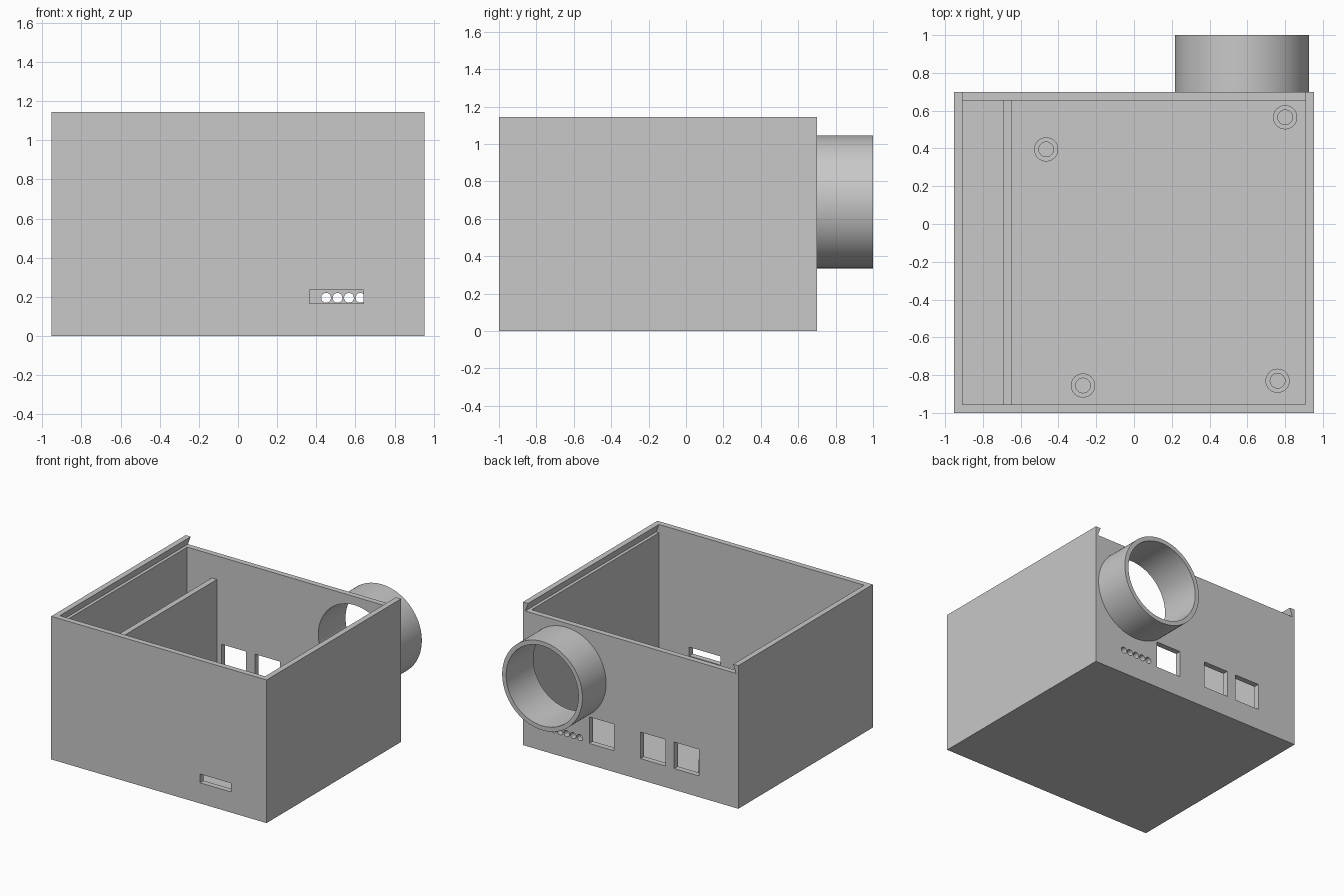
import bpy, bmesh, math
from mathutils import Matrix, Vector

if "Cube" in bpy.data.objects:
    bpy.data.objects.remove(bpy.data.objects["Cube"])

W, Y0, Y1, H, T = 0.953, -1.0, 0.70, 1.145, 0.045   # box half width, depth range, height, wall
LEDGE = 1.078                                       # floor of the sliding-lid groove
TUBE_X, TUBE_Z, TUBE_R, TUBE_IN = 0.572, 0.69, 0.355, 0.32

grey = bpy.data.materials.new("light grey plastic")
grey.diffuse_color = (0.58, 0.58, 0.58, 1)
grey.use_nodes = True
grey.node_tree.nodes["Principled BSDF"].inputs["Base Color"].default_value = grey.diffuse_color


def make(name, bm):
    bmesh.ops.recalc_face_normals(bm, faces=bm.faces)
    me = bpy.data.meshes.new(name)
    bm.to_mesh(me)
    bm.free()
    me.materials.append(grey)
    ob = bpy.data.objects.new(name, me)
    bpy.context.collection.objects.link(ob)
    return ob


def block(name, x0, x1, y0, y1, z0, z1):
    bm = bmesh.new()
    size = Matrix.Diagonal((x1 - x0, y1 - y0, z1 - z0, 1))
    mid = Vector(((x0 + x1) / 2, (y0 + y1) / 2, (z0 + z1) / 2))
    bmesh.ops.create_cube(bm, size=1, matrix=Matrix.Translation(mid) @ size)
    return make(name, bm)


def prism(name, points, y0, y1):
    """Extrude an x-z outline along y."""
    bm = bmesh.new()
    face = bm.faces.new([bm.verts.new((x, y0, z)) for x, z in points])
    ext = bmesh.ops.extrude_face_region(bm, geom=[face])["geom"]
    bmesh.ops.translate(bm, vec=(0, y1 - y0, 0),
                        verts=[v for v in ext if isinstance(v, bmesh.types.BMVert)])
    return make(name, bm)


def rod(name, x, z, r, y0, y1, n):
    pts = [(x + r * math.cos(2 * math.pi * i / n), z + r * math.sin(2 * math.pi * i / n))
           for i in range(n)]
    return prism(name, pts, y0, y1)


def ring(name, r_out, r_in, length, n, matrix):
    """Hollow cylinder along local z."""
    bm = bmesh.new()
    profile = [(r_out, 0), (r_out, length), (r_in, length), (r_in, 0)]
    loops = [[bm.verts.new((r * math.cos(2 * math.pi * i / n), r * math.sin(2 * math.pi * i / n), h))
              for i in range(n)] for r, h in profile]
    for k in range(4):
        a, b = loops[k], loops[(k + 1) % 4]
        for i in range(n):
            j = (i + 1) % n
            bm.faces.new((a[i], a[j], b[j], b[i]))
    bm.transform(matrix)
    return make(name, bm)


def smooth(ob):
    bpy.ops.object.select_all(action='DESELECT')
    ob.select_set(True)
    bpy.context.view_layer.objects.active = ob
    bpy.ops.object.shade_smooth_by_angle(angle=math.radians(30))


def cut(ob, cutter):
    mod = ob.modifiers.new("cut", 'BOOLEAN')
    mod.operation, mod.solver, mod.object = 'DIFFERENCE', 'EXACT', cutter
    bpy.ops.object.select_all(action='DESELECT')
    bpy.context.view_layer.objects.active = ob
    ob.select_set(True)
    bpy.ops.object.modifier_apply(modifier=mod.name)
    bpy.data.objects.remove(cutter)


# Open box with cavity
box = block("enclosure", -W, W, Y0, Y1, 0, H)
cut(box, block("cavity", -W + T, W - T, Y0 + T, Y1 - T, T, H + 0.1))

# Dovetail groove for a sliding lid, open at the back
half = [(W - 0.02, LEDGE), (W - T, H), (W - T, H + 0.1)]
cut(box, prism("lid_groove", half + [(-x, z) for x, z in reversed(half)], Y0 + T, Y1 + 0.1))

# Front card slot
cut(box, block("card_slot", 0.365, 0.64, Y0 - 0.1, Y0 + 0.1, 0.165, 0.235))

# Back wall: port windows, indicator holes, duct opening
for x0 in (0.146, -0.308, -0.606):
    cut(box, block("port_window", x0, x0 + 0.22, Y1 - 0.1, Y1 + 0.1, 0.17, 0.382))
for i in range(5):
    cut(box, rod("indicator_hole", 0.45 + 0.0585 * i, 0.195, 0.025, Y1 - 0.1, Y1 + 0.1, 24))
cut(box, rod("duct_opening", TUBE_X, TUBE_Z, TUBE_IN, Y1 - 0.1, Y1 + 0.1, 96))
smooth(box)

# Duct tube on the back
smooth(ring("duct_tube", TUBE_R, TUBE_IN, 1.0 - Y1, 96,
            Matrix.Translation((TUBE_X, Y1, TUBE_Z)) @ Matrix.Rotation(-math.pi / 2, 4, 'X')))

# Inner partition
block("partition", -0.69, -0.645, Y0 + T, Y1 - T, T, 0.89)

# Hollow screw posts on the floor
for x, y in ((-0.465, 0.395), (0.80, 0.565), (-0.27, -0.855), (0.76, -0.83)):
    smooth(ring("screw_post", 0.064, 0.039, 0.095, 32, Matrix.Translation((x, y, T))))
